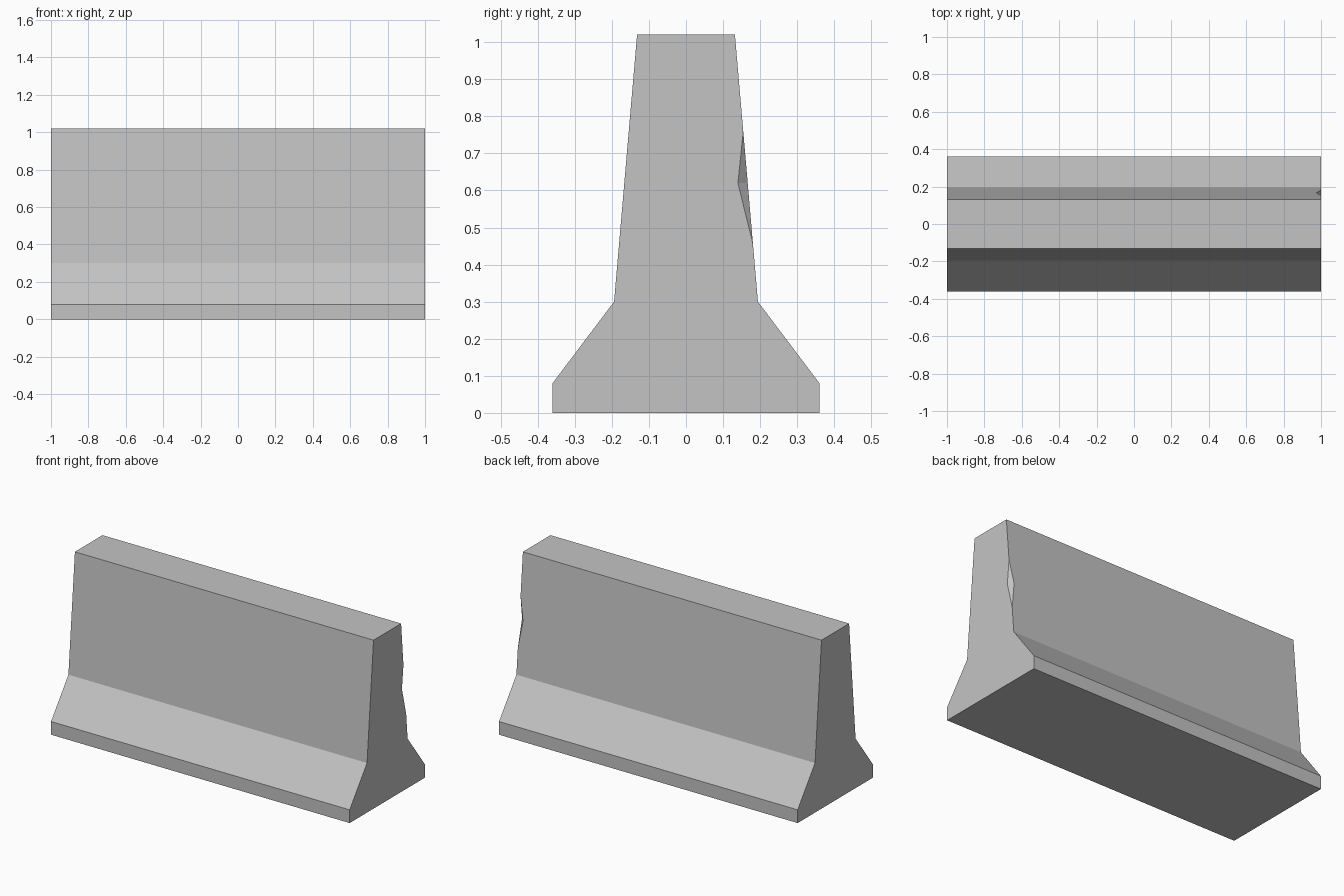
import bpy
import bmesh

default_cube = bpy.data.objects.get("Cube")
if default_cube:
    bpy.data.objects.remove(default_cube, do_unlink=True)

concrete = bpy.data.materials.new("concrete_grey")
concrete.use_nodes = True
GREY = (0.55, 0.55, 0.55, 1.0)
concrete.diffuse_color = GREY
concrete.node_tree.nodes["Principled BSDF"].inputs["Base Color"].default_value = GREY

# Half cross-section (y, z) from the base to the top
HALF = [(0.36, 0.0), (0.36, 0.08), (0.194, 0.30), (0.132, 1.02)]
PROFILE = HALF + [(-y, z) for y, z in reversed(HALF)]


def wall_y(z):
    """Depth of the steep back wall at height z."""
    (y0, z0), (y1, z1) = HALF[2], HALF[3]
    return y0 + (y1 - y0) * (z - z0) / (z1 - z0)


bm = bmesh.new()
near = [bm.verts.new((-1, y, z)) for y, z in PROFILE]
far = [bm.verts.new((1, y, z)) for y, z in PROFILE]

# Broken chip on the back edge of one end
chip_low = bm.verts.new((1, wall_y(0.455), 0.455))
chip_deep = bm.verts.new((1, 0.14, 0.62))
chip_top = bm.verts.new((1, wall_y(0.76), 0.76))
chip_tip = bm.verts.new((0.975, wall_y(0.62), 0.62))
bm.faces.new((chip_low, chip_deep, chip_tip))
bm.faces.new((chip_deep, chip_top, chip_tip))

# End caps
bm.faces.new(near)
bm.faces.new(far[:3] + [chip_low, chip_deep, chip_top] + far[3:])

# Long sides, top and underside; the steep back wall goes around the chip
count = len(PROFILE)
for i in range(count):
    j = (i + 1) % count
    notch = [chip_low, chip_tip, chip_top] if i == 2 else []
    bm.faces.new([near[j], near[i], far[i]] + notch + [far[j]])

bmesh.ops.recalc_face_normals(bm, faces=bm.faces)
mesh = bpy.data.meshes.new("road_barrier")
bm.to_mesh(mesh)
bm.free()
mesh.materials.append(concrete)
barrier = bpy.data.objects.new("road_barrier", mesh)
bpy.context.collection.objects.link(barrier)
